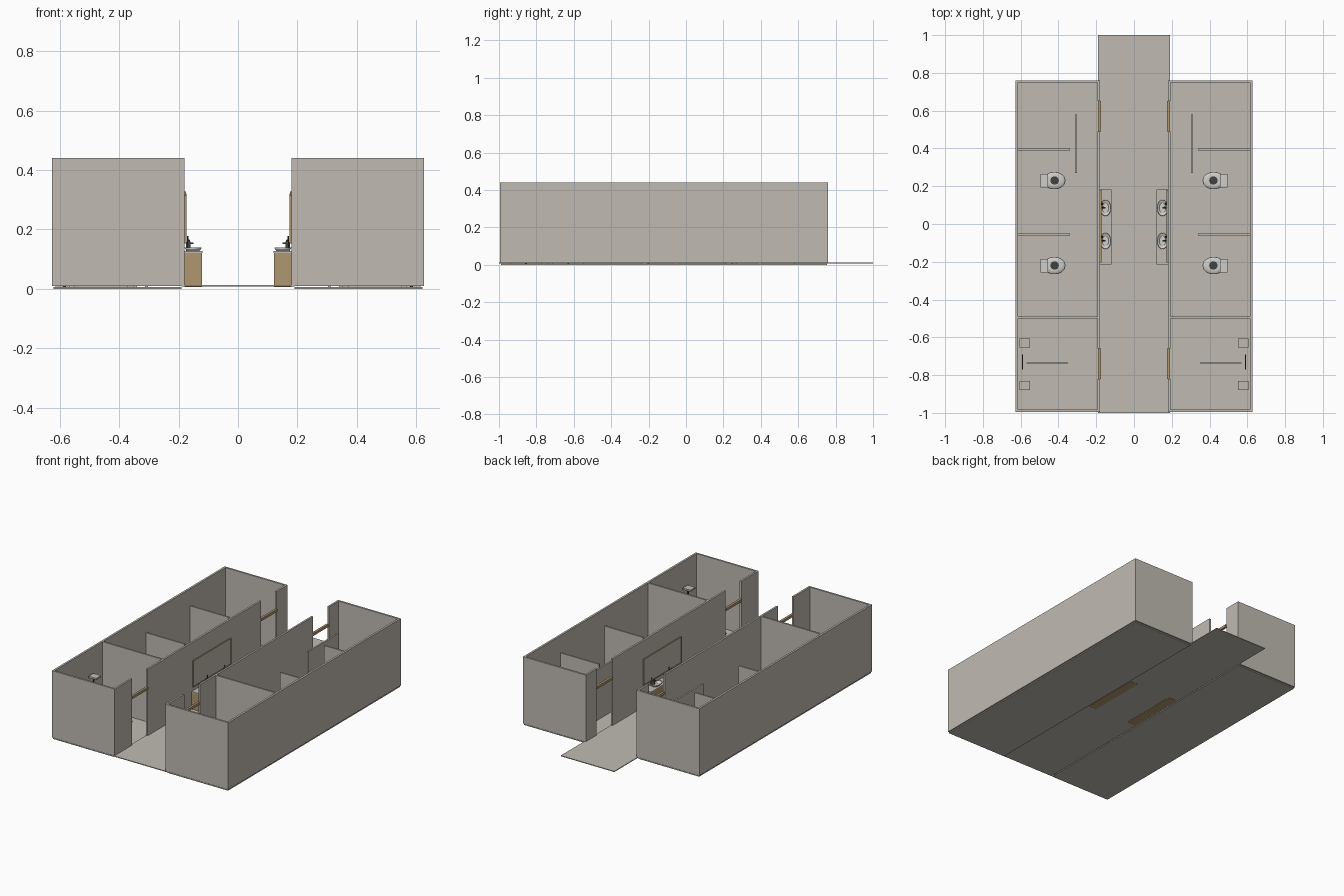
import bpy, bmesh, math

if "Cube" in bpy.data.objects:
    bpy.data.objects.remove(bpy.data.objects["Cube"])


def material(name, rgb):
    m = bpy.data.materials.new(name)
    m.diffuse_color = (*rgb, 1)
    m.use_nodes = True
    m.node_tree.nodes["Principled BSDF"].inputs["Base Color"].default_value = m.diffuse_color
    return m


GREY = material("warm_grey", (0.53, 0.50, 0.45))
WOOD = material("tan_wood", (0.43, 0.31, 0.16))
WHITE = material("porcelain", (0.62, 0.61, 0.58))
DARK = material("dark_metal", (0.05, 0.055, 0.05))


def finish(name, bm, mat, smooth=False):
    bmesh.ops.recalc_face_normals(bm, faces=bm.faces)
    for f in bm.faces:
        f.smooth = smooth and len(f.verts) <= 4
    me = bpy.data.meshes.new(name)
    bm.to_mesh(me)
    bm.free()
    me.materials.append(mat)
    ob = bpy.data.objects.new(name, me)
    bpy.context.collection.objects.link(ob)
    return ob


def box(name, x, y, z, mat=GREY, s=1):
    """Box from (min, max) ranges; s = -1 mirrors it to the left wing."""
    bm = bmesh.new()
    bmesh.ops.create_cube(bm, size=1)
    for v in bm.verts:
        v.co = [r[0] + (c + 0.5) * (r[1] - r[0]) for c, r in zip(v.co, (x, y, z))]
        v.co.x *= s
    return finish(name, bm, mat)


def lathe(name, x, y, profile, mat, s=1, sx=1.0, sy=1.0, n=28):
    """Elliptical stack of rings from a (radius, z) profile."""
    bm = bmesh.new()
    rings = []
    for r, z in profile:
        rings.append([bm.verts.new((s * (x + sx * r * math.cos(2 * math.pi * i / n)),
                                    y + sy * r * math.sin(2 * math.pi * i / n), z))
                      for i in range(n)])
    for a, b in zip(rings, rings[1:]):
        for i in range(n):
            bm.faces.new((a[i], a[(i + 1) % n], b[(i + 1) % n], b[i]))
    bm.faces.new(rings[0])
    bm.faces.new(rings[-1])
    return finish(name, bm, mat, True)


# Corridor floor running through and out past the back
box("corridor_floor", (-0.19, 0.19), (-1, 1), (0.008, 0.013))

WB, WT = 0.01, 0.44   # wall bottom and top
PT = 0.33             # partition top

for s, side in ((1, "right"), (-1, "left")):
    def b(name, x, y, z, mat=GREY):
        return box(f"{side}_{name}", x, y, z, mat, s)

    # Wing floor and outer shell
    b("wing_floor", (0.19, 0.622), (-0.99, 0.755), (0, 0.006))
    b("outer_wall", (0.614, 0.627), (-0.995, 0.76), (WB, WT))
    b("front_wall", (0.18, 0.614), (-0.995, -0.983), (WB, WT))
    b("back_wall", (0.18, 0.614), (0.748, 0.76), (WB, WT))
    b("dividing_wall", (0.19, 0.614), (-0.5, -0.489), (WB, WT))

    # Corridor wall with two door gaps
    for i, y in enumerate(((-0.983, -0.82), (-0.66, 0.49), (0.65, 0.748))):
        b(f"corridor_wall_{i}", (0.18, 0.192), y, (WB, WT))
    for i, y in enumerate(((-0.82, -0.66), (0.49, 0.65))):
        b(f"door_lintel_{i}", (0.175, 0.19), y, (0.312, 0.328), WOOD)

    # Stall partitions, entry screen and shower divider
    for i, y in enumerate((0.395, -0.055)):
        b(f"stall_partition_{i}", (0.34, 0.614), (y - 0.005, y + 0.005), (0.006, PT))
    b("entry_screen", (0.303, 0.313), (0.27, 0.58), (0.006, PT))
    b("shower_divider", (0.35, 0.57), (-0.739, -0.734), (0.006, 0.25))
    b("shower_rail", (0.588, 0.593), (-0.77, -0.69), (0.2, 0.206), DARK)

    # Showers: tray, pole and square head
    for i, y in enumerate((-0.63, -0.855)):
        b(f"shower_tray_{i}", (0.37, 0.55), (y - 0.085, y + 0.085), (0.006, 0.012))
        b(f"shower_head_{i}", (0.55, 0.605), (y - 0.025, y + 0.025), (0.27, 0.28))
        lathe(f"{side}_shower_pole_{i}", 0.585, y, ((0.005, 0.006), (0.005, 0.27)), DARK, s, n=10)

    # Toilets: bowl, seat, dark opening and tank
    for i, y in enumerate((0.23, -0.22)):
        lathe(f"{side}_toilet_bowl_{i}", 0.422, y,
              ((0.022, 0.006), (0.02, 0.03), (0.036, 0.055), (0.044, 0.068),
               (0.046, 0.074), (0.043, 0.079), (0.024, 0.079)), WHITE, s, 1.28, 1.0)
        lathe(f"{side}_toilet_opening_{i}", 0.42, y,
              ((0.022, 0.078), (0.022, 0.081)), DARK, s)
        b(f"toilet_tank_{i}", (0.455, 0.495), (y - 0.036, y + 0.036), (0.05, 0.12), WHITE)

    # Wash counter with basins, taps and soap bottles
    b("counter_cabinet", (0.122, 0.18), (-0.213, 0.18), (0.007, 0.12), WOOD)
    b("counter_top", (0.12, 0.18), (-0.215, 0.182), (0.12, 0.127))
    for i, y in enumerate((0.085, -0.09)):
        lathe(f"{side}_basin_{i}", 0.151, y,
              ((0.02, 0.126), (0.025, 0.132), (0.029, 0.139), (0.026, 0.139), (0.017, 0.13)),
              WHITE, s, 1.0, 1.5)
        lathe(f"{side}_tap_{i}", 0.165, y + 0.002,
              ((0.005, 0.13), (0.005, 0.158), (0.002, 0.166)), DARK, s, n=12)
        b(f"tap_spout_{i}", (0.15, 0.165), (y - 0.002, y + 0.005), (0.151, 0.156), DARK)
        lathe(f"{side}_soap_bottle_{i}", 0.169, y + 0.022,
              ((0.006, 0.127), (0.006, 0.155), (0.002, 0.16), (0.002, 0.178)), DARK, s, n=12)

    # Framed mirror
    b("mirror", (0.176, 0.18), (-0.2, 0.175), (0.155, 0.318))
    for i, z in enumerate((0.152, 0.317)):
        b(f"mirror_frame_rail_{i}", (0.173, 0.18), (-0.205, 0.18), (z, z + 0.005), WOOD)
    for i, y in enumerate((-0.205, 0.175)):
        b(f"mirror_frame_stile_{i}", (0.173, 0.18), (y, y + 0.005), (0.157, 0.317), WOOD)
